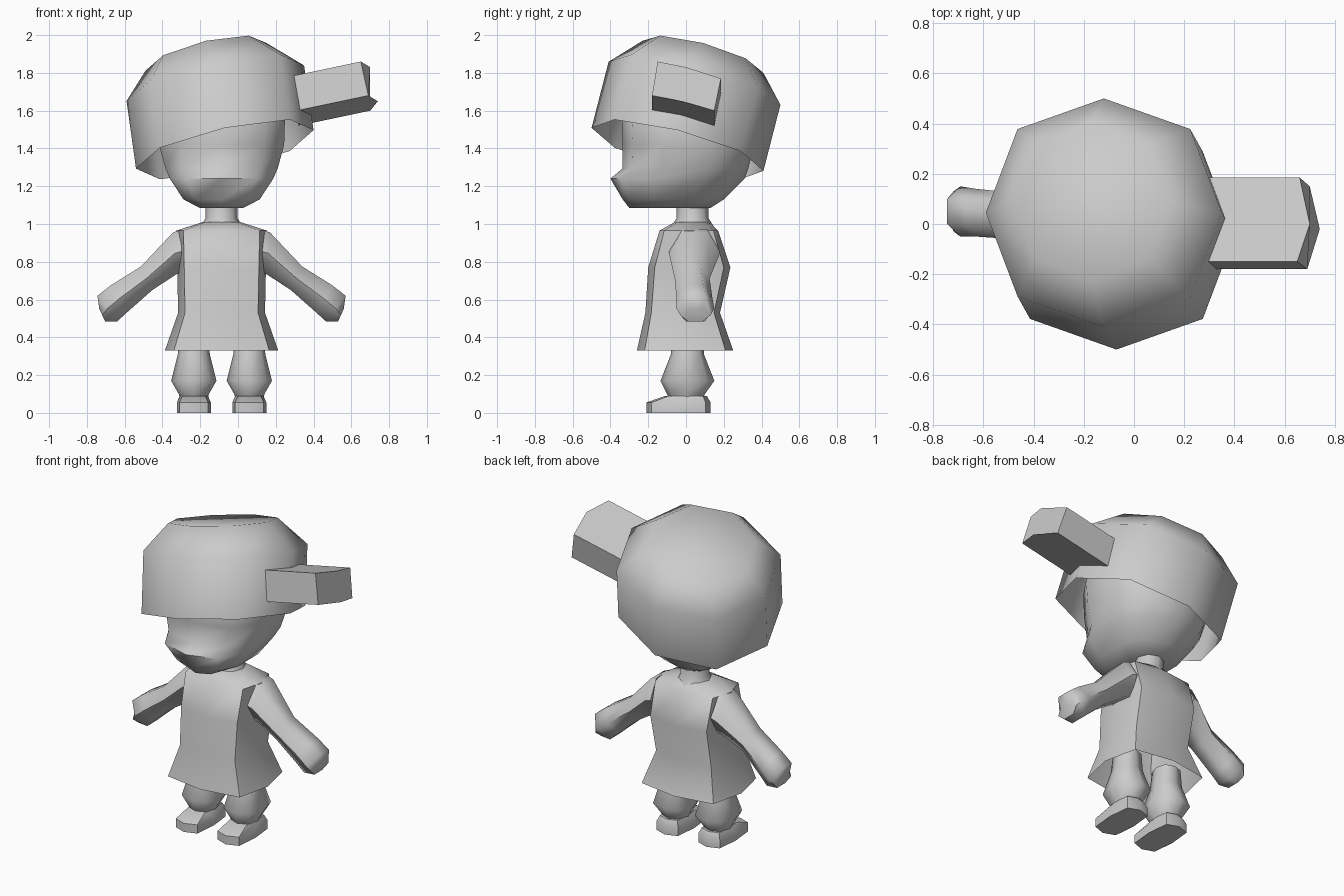
import bpy, bmesh, math

if "Cube" in bpy.data.objects:
    bpy.data.objects.remove(bpy.data.objects["Cube"])

CX = -0.087  # figure's mirror line

grey = bpy.data.materials.new("plain grey")
grey.diffuse_color = (0.6, 0.6, 0.6, 1)
grey.use_nodes = True
grey.node_tree.nodes["Principled BSDF"].inputs["Base Color"].default_value = grey.diffuse_color


def loft(name, rings, cap_start=True, cap_end=True, angle=60):
    """Skin a list of equal-length point rings into one smooth-shaded object."""
    bm = bmesh.new()
    vs = [[bm.verts.new(p) for p in r] for r in rings]
    n = len(vs[0])
    for a, b in zip(vs, vs[1:]):
        for i in range(n):
            j = (i + 1) % n
            bm.faces.new((a[i], a[j], b[j], b[i]))
    if cap_start:
        bm.faces.new(vs[0][::-1])
    if cap_end:
        bm.faces.new(vs[-1])
    bmesh.ops.recalc_face_normals(bm, faces=bm.faces)
    me = bpy.data.meshes.new(name)
    bm.to_mesh(me)
    bm.free()
    me.materials.append(grey)
    ob = bpy.data.objects.new(name, me)
    bpy.context.collection.objects.link(ob)
    bpy.ops.object.select_all(action='DESELECT')
    ob.select_set(True)
    bpy.context.view_layer.objects.active = ob
    bpy.ops.object.shade_smooth_by_angle(angle=math.radians(angle))
    return ob


def oval(x0, x1, y0, y1, z, n=8, power=1.0, sx=0.0, sy=0.0, turn=0.0):
    """Ring filling a box; power < 1 squares it off, sx / sy tilt it."""
    pts = []
    for i in range(n):
        a = 2 * math.pi * i / n + turn
        c, s = math.cos(a), math.sin(a)
        dx = math.copysign(abs(c) ** power, c) * (x1 - x0) / 2
        dy = math.copysign(abs(s) ** power, s) * (y1 - y0) / 2
        pts.append(((x0 + x1) / 2 + dx, (y0 + y1) / 2 + dy, z + sx * dx + sy * dy))
    return pts


def mirrored(pts):
    return [(2 * CX - x, y, z) for x, y, z in pts]


# Cap: tilted octagonal shell, open underneath
loft("cap", [
    oval(-0.54, 0.40, -0.50, 0.41, 1.395, sx=0.217, sy=-0.25, power=0.9),
    oval(-0.59, 0.35, -0.41, 0.50, 1.745, sx=0.20, sy=-0.25, power=0.9),
    oval(-0.49, 0.15, -0.23, 0.41, 1.885, sx=0.23, sy=-0.266),
], cap_start=False)

# Bill: thick slab turned to the side
bill_end = [(0.65, -0.15, 1.86), (0.70, 0.0, 1.83), (0.66, 0.185, 1.77),
            (0.70, 0.15, 1.60), (0.74, -0.02, 1.65), (0.69, -0.18, 1.68)]
bill_root = [(x - 0.38, y, z - 0.08) for x, y, z in bill_end]
loft("cap_bill", [bill_root, bill_end], angle=50)

# Head: (half width, front y, back y, height)
head = [(0.12, -0.30, 0.13, 1.085), (0.21, -0.335, 0.20, 1.13),
        (0.285, -0.40, 0.31, 1.24), (0.31, -0.335, 0.33, 1.295),
        (0.345, -0.335, 0.36, 1.42), (0.35, -0.34, 0.34, 1.58),
        (0.24, -0.22, 0.25, 1.75)]
loft("head", [oval(CX - w, CX + w, f, b, z, n=10, power=0.8, turn=math.pi / 10)
              for w, f, b, z in head])

# Neck
loft("neck", [oval(CX - w, CX + w, 0.035 - w, 0.035 + w, z)
              for w, z in ((0.11, 0.99), (0.085, 1.03), (0.085, 1.13))])

# Tunic: (half width, front y, back y, height), open at the hem
tunic = [(0.30, -0.26, 0.25, 0.33), (0.23, -0.215, 0.18, 0.53),
         (0.235, -0.20, 0.235, 0.77), (0.24, -0.14, 0.17, 0.965),
         (0.10, -0.06, 0.12, 1.01)]
loft("tunic", [oval(CX - w, CX + w, f, b, z, power=0.5) for w, f, b, z in tunic],
     cap_start=False)

# Arms: (upper x, z), (lower x, z), front y, back y
arm = [((0.13, 0.97), (0.12, 0.74), -0.09, 0.18),
       ((0.17, 0.955), (0.15, 0.735), -0.09, 0.18),
       ((0.34, 0.775), (0.28, 0.65), -0.06, 0.125),
       ((0.50, 0.675), (0.41, 0.535), -0.05, 0.14),
       ((0.57, 0.62), (0.465, 0.485), -0.05, 0.15),
       ((0.56, 0.55), (0.53, 0.485), -0.03, 0.13)]
arm_rings = []
for (ux, uz), (lx, lz), f, b in arm:
    mx, mz, my = (ux + lx) / 2, (uz + lz) / 2, (f + b) / 2
    arm_rings.append([(mx + c * (ux - lx) / 2, my + s * (b - f) / 2, mz + c * (uz - lz) / 2)
                      for c, s in ((1, 0.5), (0, 1), (-1, 0.5), (-1, -0.5), (0, -1), (1, -0.5))])

# Legs: baggy trouser rings (half width, front y, back y, height)
LX = 0.06
leg = [(0.075, -0.09, 0.09, 0.08), (0.08, -0.10, 0.10, 0.10), (0.12, -0.135, 0.15, 0.17),
       (0.085, -0.08, 0.095, 0.31), (0.075, -0.07, 0.09, 0.42)]
leg_rings = [oval(LX - w, LX + w, f, b, z, power=0.8) for w, f, b, z in leg]

# Shoes: sole outline, upper edge sloping to the toe, then the instep
sole = oval(LX - 0.09, LX + 0.09, -0.21, 0.13, 0.0, power=0.5)
shoe_rings = [sole,
              [(x, y, 0.055) for x, y, z in sole],
              oval(LX - 0.075, LX + 0.075, -0.11, 0.11, 0.09, power=0.6)]

for side, flip in (("right", lambda p: p), ("left", mirrored)):
    loft(side + "_arm", [flip(r) for r in arm_rings])
    loft(side + "_leg", [flip(r) for r in leg_rings])
    loft(side + "_shoe", [flip(r) for r in shoe_rings], angle=40)
